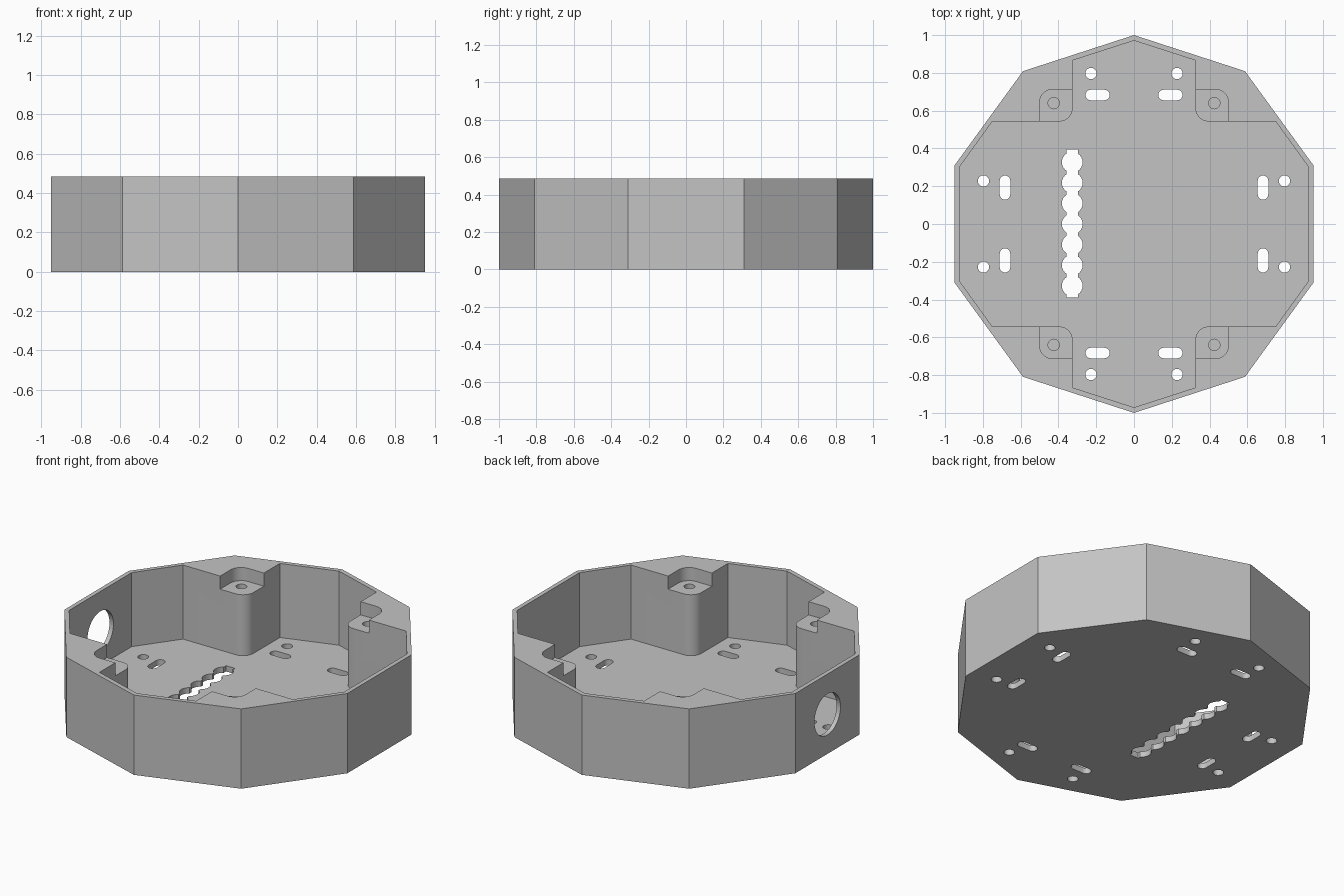
import bpy
import bmesh
from math import sin, cos, pi, radians
from mathutils import Matrix

cube = bpy.data.objects.get("Cube")
if cube:
    bpy.data.objects.remove(cube, do_unlink=True)

HEIGHT = 0.485
FLOOR = 0.035
POCKET_Z = HEIGHT - 0.08

grey = bpy.data.materials.new("plain grey")
grey.use_nodes = True
grey.diffuse_color = (0.55, 0.55, 0.55, 1)
grey.node_tree.nodes["Principled BSDF"].inputs["Base Color"].default_value = (0.55, 0.55, 0.55, 1)


def arc(cx, cy, r, start, end, n):
    """Points along an arc, angles in degrees."""
    return [(cx + r * cos(radians(start + (end - start) * i / n)),
             cy + r * sin(radians(start + (end - start) * i / n))) for i in range(n + 1)]


def circle(cx, cy, r, n=24):
    return arc(cx, cy, r, 0, 360, n)[:-1]


def slot(cx, cy, half, r):
    """Round-ended slot lying along x."""
    return arc(cx + half, cy, r, -90, 90, 10) + arc(cx - half, cy, r, 90, 270, 10)


def prism(name, outline, z0, z1):
    bm = bmesh.new()
    base = bm.faces.new([bm.verts.new((x, y, z0)) for x, y in outline])
    top = bmesh.ops.extrude_face_region(bm, geom=[base])["geom"]
    bmesh.ops.translate(bm, vec=(0, 0, z1 - z0),
                        verts=[g for g in top if isinstance(g, bmesh.types.BMVert)])
    bmesh.ops.recalc_face_normals(bm, faces=bm.faces)
    mesh = bpy.data.meshes.new(name)
    bm.to_mesh(mesh)
    bm.free()
    ob = bpy.data.objects.new(name, mesh)
    bpy.context.collection.objects.link(ob)
    return ob


# Ten-sided outer block
box = prism("enclosure_base", circle(0, 0, 1, 10), 0, HEIGHT)
box.data.transform(Matrix.Rotation(pi / 2, 4, "Z"))
box.data.materials.append(grey)
bpy.context.view_layer.objects.active = box
box.select_set(True)


def cut(cutter):
    cutter.hide_render = True
    cutter.data.materials.append(grey)
    mod = box.modifiers.new("cut", "BOOLEAN")
    mod.operation = "DIFFERENCE"
    mod.solver = "EXACT"
    mod.object = cutter
    bpy.ops.object.modifier_apply(modifier=mod.name)
    bpy.data.objects.remove(cutter, do_unlink=True)


# Cross-shaped cavity with rounded corner posts
quarter = ([(0.925, 0.3), (0.75, 0.543)] + arc(0.395, 0.613, 0.07, 270, 180, 8)
           + [(0.325, 0.866)])
half = quarter + [(0, 0.971)] + [(-x, y) for x, y in reversed(quarter)]
cut(prism("cavity", half + [(-x, -y) for x, y in half], FLOOR, HEIGHT + 0.1))

# Corner post pockets with screw holes
pocket = [(0.29, 0.5), (0.5, 0.5)] + arc(0.43, 0.643, 0.07, 0, 90, 8) + [(0.29, 0.713)]
for sx in (1, -1):
    for sy in (1, -1):
        cut(prism("pocket", [(x * sx, y * sy) for x, y in pocket], POCKET_Z, HEIGHT + 0.1))
        cut(prism("screw_hole", circle(0.425 * sx, 0.64 * sy, 0.03), POCKET_Z - 0.2, HEIGHT))

# Mounting holes and slots through the floor
for sx in (1, -1):
    for sy in (1, -1):
        for outline in (circle(0.228, 0.797, 0.03), slot(0.193, 0.683, 0.036, 0.028)):
            cut(prism("floor_hole", [(x * sx, y * sy) for x, y in outline], -0.1, 0.1))
            cut(prism("floor_hole", [(y * sx, x * sy) for x, y in outline], -0.1, 0.1))

# Scalloped adjustment slot
cut(prism("slot", [(-0.357, -0.39), (-0.297, -0.39), (-0.297, 0.395), (-0.357, 0.395)], -0.1, 0.1))
for i in range(-3, 4):
    cut(prism("scallop", circle(-0.327, i * 0.109, 0.055), -0.1, 0.1))

# Round cable opening in the side wall
opening = prism("opening", circle(0, 0, 0.125, 40), -0.1, 0.1)
opening.data.transform(Matrix.Translation((-0.94, 0, 0.24)) @ Matrix.Rotation(pi / 2, 4, "Y"))
cut(opening)

bpy.ops.object.shade_smooth_by_angle(angle=radians(28))
